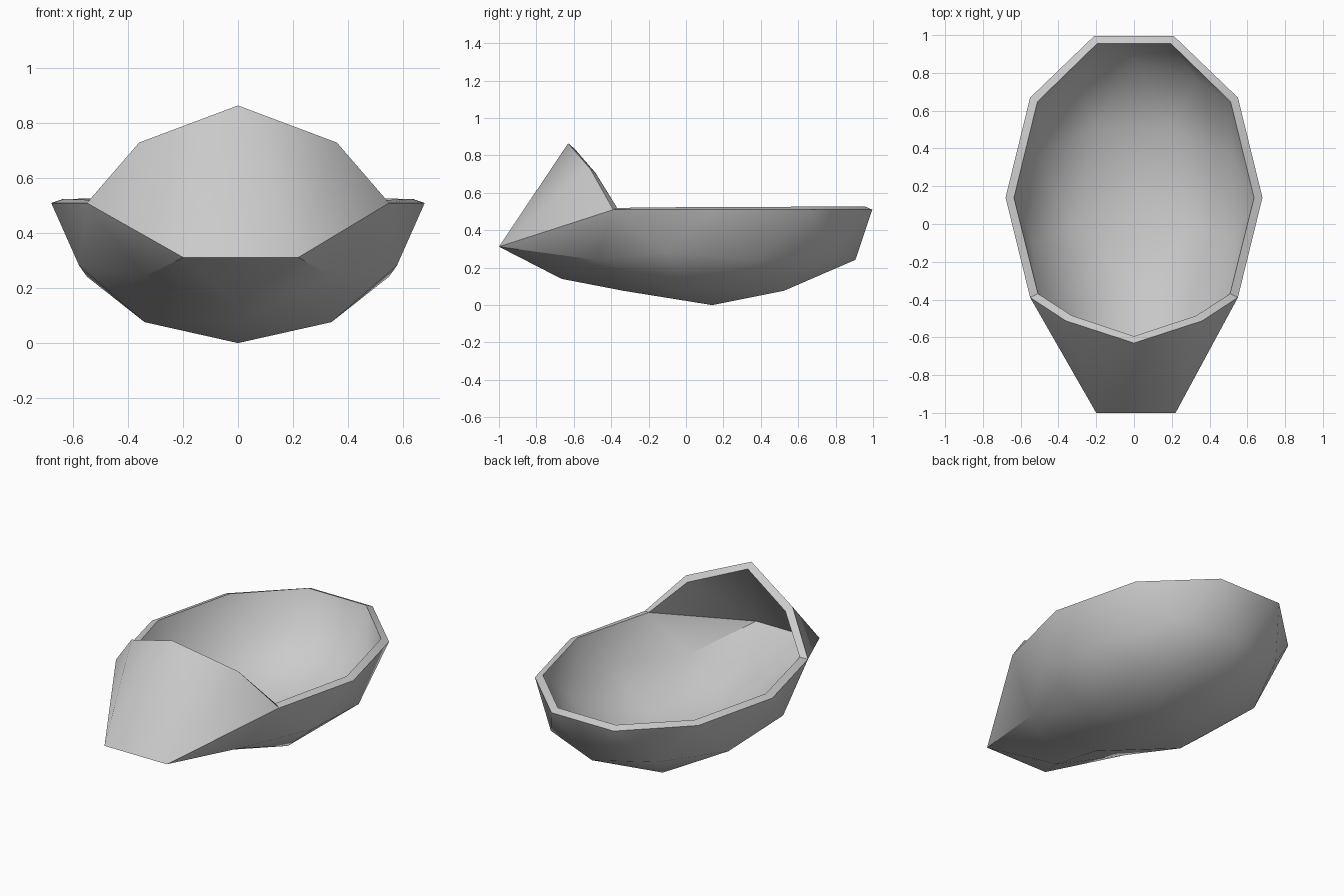
import bpy, bmesh, math
from mathutils import Matrix, Vector

cube = bpy.data.objects.get("Cube")
if cube:
    bpy.data.objects.remove(cube, do_unlink=True)

# Single grey material
grey = bpy.data.materials.new("light grey")
grey.use_nodes = True
colour = (0.6, 0.6, 0.6, 1)
grey.diffuse_color = colour
grey.node_tree.nodes["Principled BSDF"].inputs["Base Color"].default_value = colour

# Bowl: lower half of a coarse icosphere, rim open
bm = bmesh.new()
bmesh.ops.create_icosphere(bm, subdivisions=2, radius=1,
                           matrix=Matrix.Rotation(math.radians(90), 4, 'Z'))
bmesh.ops.delete(bm, geom=[v for v in bm.verts if v.co.z > 0.05], context='VERTS')

# Remember the vertices that form the prow and carry the hood
rim = [v for v in bm.verts if abs(v.co.z) < 0.05]
nose = sorted((v for v in rim if v.co.y < -0.9), key=lambda v: v.co.x)
base = sorted((v for v in rim if -0.7 < v.co.y < -0.5), key=lambda v: v.co.x)
keel = min((v for v in bm.verts if v.co.z < -0.3), key=lambda v: v.co.y)

# Stretch to an oval and pull the prow forward and down
for v in bm.verts:
    v.co = Vector((v.co.x * 0.68, v.co.y * 0.9 + 0.14, v.co.z * 0.51 + 0.51))
keel.co.z = 0.14
nose[0].co = (-0.2, -1, 0.312)
nose[1].co = (0.22, -1, 0.312)

# Hood: faceted fan rising from the prow to a pointed arch
apex = bm.verts.new((0, -0.63, 0.865))
shoulder = [bm.verts.new((s * 0.36, -0.513, 0.73)) for s in (-1, 1)]
hood = [bm.faces.new((nose[0], nose[1], apex))]
for i in (0, 1):
    hood.append(bm.faces.new((base[i], nose[i], shoulder[i])))
    hood.append(bm.faces.new((shoulder[i], nose[i], apex)))
bm.normal_update()
for f in hood:
    if f.normal.y > 0:
        f.normal_flip()
bm.normal_update()

mesh = bpy.data.meshes.new("hooded_bowl_shell")
bm.to_mesh(mesh)
bm.free()
mesh.materials.append(grey)
shell = bpy.data.objects.new("hooded_bowl_shell", mesh)
bpy.context.scene.collection.objects.link(shell)

# Wall thickness, grown inward
wall = shell.modifiers.new("wall", 'SOLIDIFY')
wall.thickness = 0.047
wall.offset = -1
bpy.ops.object.select_all(action='DESELECT')
shell.select_set(True)
bpy.context.view_layer.objects.active = shell
bpy.ops.object.modifier_apply(modifier=wall.name)
bpy.ops.object.shade_smooth_by_angle(angle=math.radians(30))
